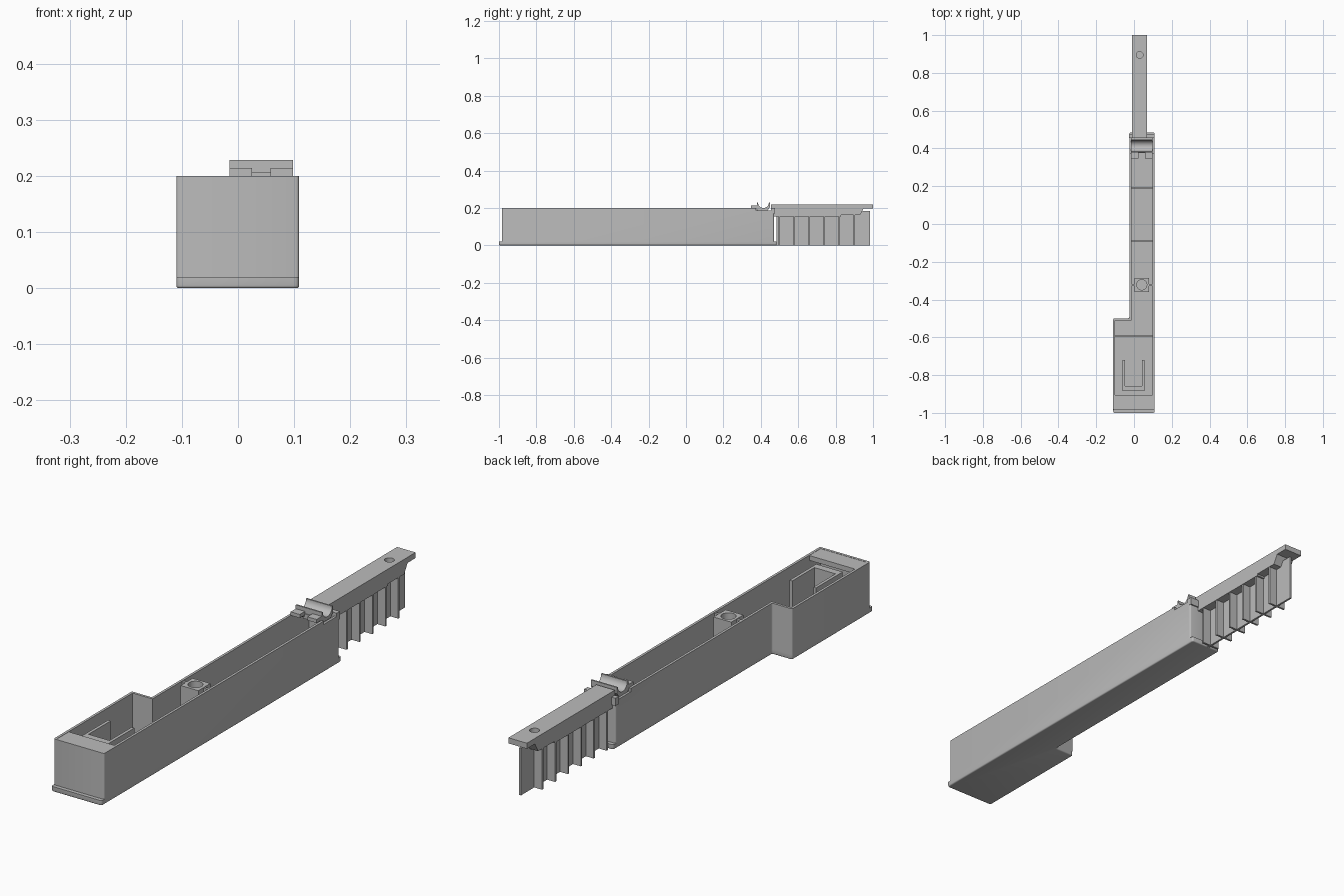
import bpy, bmesh, math
from mathutils import Vector

old = bpy.data.objects.get("Cube")
if old:
    bpy.data.objects.remove(old, do_unlink=True)

grey = bpy.data.materials.new("plain_grey")
grey.use_nodes = True
grey.diffuse_color = (0.5, 0.5, 0.5, 1)
grey.node_tree.nodes["Principled BSDF"].inputs["Base Color"].default_value = (0.5, 0.5, 0.5, 1)


def prism(name, pts, lo, hi, axis="z", round_sides=0, round_bottom=0):
    """Extrude a closed profile: (x, y) along z, or (y, z) along x."""
    bm = bmesh.new()
    place = (lambda a, b, t: (a, b, t)) if axis == "z" else (lambda a, b, t: (t, a, b))
    face = bm.faces.new([bm.verts.new(place(a, b, lo)) for a, b in pts])
    ext = bmesh.ops.extrude_face_region(bm, geom=[face])
    shift = Vector(place(0, 0, hi - lo))
    for v in ext["geom"]:
        if isinstance(v, bmesh.types.BMVert):
            v.co += shift
    if round_sides:
        edges = [e for e in bm.edges if abs(e.verts[0].co.z - e.verts[1].co.z) > 1e-5]
        bmesh.ops.bevel(bm, geom=edges, offset=round_sides, segments=3, profile=0.5, affect="EDGES")
    if round_bottom:
        edges = [e for e in bm.edges if all(abs(v.co.z - lo) < 1e-5 for v in e.verts)]
        bmesh.ops.bevel(bm, geom=edges, offset=round_bottom, segments=3, profile=0.5, affect="EDGES")
    bmesh.ops.recalc_face_normals(bm, faces=bm.faces)
    mesh = bpy.data.meshes.new(name)
    bm.to_mesh(mesh)
    bm.free()
    mesh.materials.append(grey)
    ob = bpy.data.objects.new(name, mesh)
    bpy.context.collection.objects.link(ob)
    return ob


def rect(x0, x1, y0, y1):
    return [(x0, y0), (x1, y0), (x1, y1), (x0, y1)]


def box(name, x0, x1, y0, y1, z0, z1):
    return prism(name, rect(x0, x1, y0, y1), z0, z1)


def circle(x, y, r, n=24):
    return [(x + r * math.cos(i * math.tau / n), y + r * math.sin(i * math.tau / n)) for i in range(n)]


def cut(ob, cutter):
    mod = ob.modifiers.new("cut", "BOOLEAN")
    mod.operation = "DIFFERENCE"
    mod.solver = "EXACT"
    mod.object = cutter
    cutter.hide_render = True
    bpy.context.view_layer.objects.active = ob
    bpy.ops.object.modifier_apply(modifier=mod.name)
    bpy.data.objects.remove(cutter, do_unlink=True)


def stepped(y0, y1, inset):
    """Wide head joined to a narrow body, flush along the left side."""
    left, right, narrow, step = -0.11 + inset, 0.109 - inset, -0.024 + inset, -0.5 - inset
    return [(left, y0), (right, y0), (right, y1), (narrow, y1), (narrow, step), (left, step)]


# Long open tray: base with end lips, and a wall ring
prism("base", stepped(-1, 0.485, 0), 0, 0.02, round_sides=0.008, round_bottom=0.005)
walls = prism("tray_walls", stepped(-0.985, 0.47, 0), 0.02, 0.2, round_sides=0.006)
cut(walls, prism("cavity", stepped(-0.975, 0.46, 0.01), 0, 0.3))
cut(walls, box("saddle_notch", -0.2, 0.2, 0.375, 0.455, 0.187, 0.3))
box("front_roof", -0.102, 0.101, -0.977, -0.905, 0.18, 0.199)

# Low cross ribs on the floor
for y, x0 in ((-0.595, -0.101), (-0.09, -0.015), (0.19, -0.015)):
    box("floor_rib", x0, 0.1, y - 0.004, y + 0.004, 0.018, 0.035)

# U-shaped pocket in the head
prism("pocket", [(-0.06, -0.885), (0.055, -0.885), (0.055, -0.72), (0.043, -0.72),
                 (0.043, -0.857), (-0.048, -0.857), (-0.048, -0.72), (-0.06, -0.72)], 0.018, 0.185)

# Screw boss with side webs
boss = box("screw_boss", 0.003, 0.08, -0.36, -0.285, 0.018, 0.2)
cut(boss, prism("boss_hole", circle(0.041, -0.322, 0.027), 0.1, 0.3))
box("boss_web_right", -0.016, 0.004, -0.327, -0.317, 0.018, 0.198)
box("boss_web_left", 0.079, 0.101, -0.327, -0.317, 0.018, 0.198)

# Saddle: a half-round trough across the tray with two front tabs
cy, cz, r = 0.414, 0.229, 0.029
trough = [(cy + r * math.cos(a), cz + r * math.sin(a))
          for a in (math.pi + math.pi * i / 16 for i in range(17))]
saddle = [(0.379, cz)] + trough + [(0.449, cz), (0.449, 0.205), (0.436, 0.187),
                                   (0.392, 0.187), (0.379, 0.205)]
prism("saddle", saddle, -0.015, 0.098, "x")
for x0, x1 in ((-0.015, 0.025), (0.058, 0.098)):
    prism("saddle_tab", [(0.347, 0.2), (0.37, 0.2), (0.382, 0.187), (0.395, 0.187),
                         (0.385, 0.214), (0.347, 0.214)], x0, x1, "x")
box("saddle_bridge", 0.02, 0.063, 0.375, 0.39, 0.187, 0.206)
box("end_flange", -0.027, 0.109, 0.455, 0.475, 0.17, 0.2)

# Arm with a stepped underside and a hole near its tip
arm = prism("arm", [(0.455, 0.155), (0.83, 0.155), (0.83, 0.162), (0.93, 0.162), (0.94, 0.18),
                    (0.95, 0.198), (1.0, 0.198), (1.0, 0.22), (0.455, 0.22)], -0.01, 0.07, "x")
cut(arm, prism("arm_hole", circle(0.03, 0.895, 0.018), 0.17, 0.3))

# Central web and cross fins below the arm
prism("fin_web", [(0.483, 0), (0.985, 0), (0.985, 0.185), (0.93, 0.185),
                  (0.93, 0.165), (0.483, 0.165)], 0.026, 0.034, "x")
for i in range(6):
    y = 0.499 + i * 0.08
    box("cross_fin", -0.008, 0.068, y - 0.004, y + 0.004, 0, 0.165)

# Smooth the round parts, keep the edges sharp
for ob in bpy.context.selected_objects:
    ob.select_set(False)
for ob in bpy.context.collection.objects:
    if ob.type == "MESH" and grey.name in ob.data.materials:
        ob.select_set(True)
        bpy.context.view_layer.objects.active = ob
bpy.ops.object.shade_smooth_by_angle(angle=math.radians(35))
